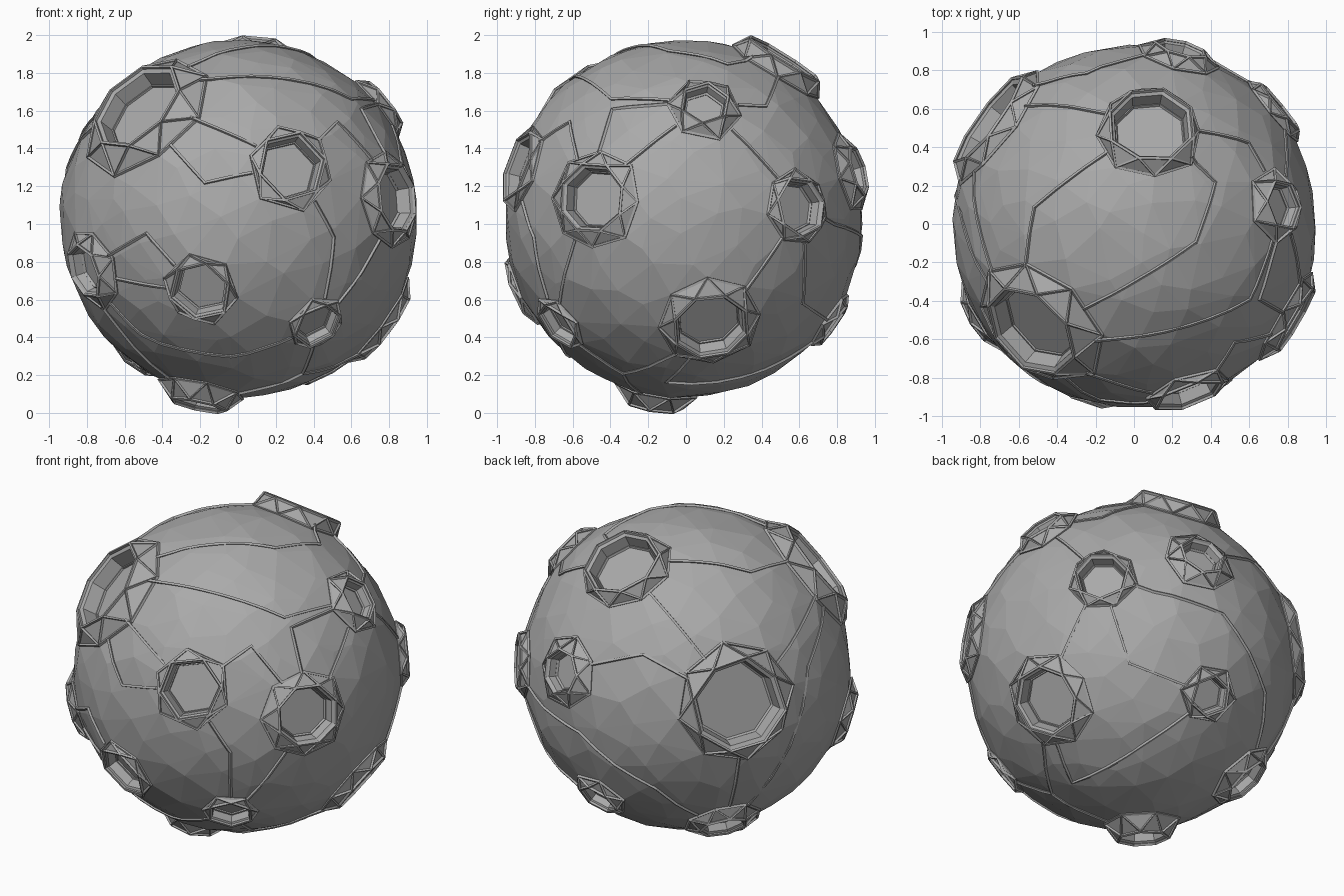
import bpy, bmesh, math, random
from mathutils import Vector
from mathutils.bvhtree import BVHTree

random.seed(4)
R = 0.95
cube = bpy.data.objects.get("Cube")
if cube:
    bpy.data.objects.remove(cube)

rock = bpy.data.materials.new("rock_grey")
rock.use_nodes = True
grey = (0.4, 0.4, 0.4, 1)
rock.diffuse_color = grey
rock.node_tree.nodes["Principled BSDF"].inputs["Base Color"].default_value = grey

# Craters: direction, opening radius, outer radius, rim lift, sides
craters = {
    "A": ((-.53, -.53, .58), .25, .38, .06, 8),
    "B": ((.28, -.86, .27), .17, .23, .03, 6),
    "C": ((.81, -.47, .1), .17, .26, .04, 8),
    "D": ((-.2, -.86, -.38), .15, .2, .03, 6),
    "E": ((.42, -.66, -.56), .12, .16, .025, 6),
    "F": ((-.79, -.47, -.27), .13, .22, .045, 7),
    "G": ((-.2, -.15, -.93), .13, .22, .08, 7),
    "H": ((.77, .15, -.57), .18, .27, .045, 8),
    "I": ((.74, .11, .58), .12, .2, .05, 6),
    "J": ((.73, .6, .06), .14, .2, .04, 7),
    "K": ((.08, .5, .8), .2, .27, .075, 8),
    "L": ((.24, .9, .25), .12, .22, .045, 7),
    "M": ((-.75, .55, .17), .25, .35, .045, 8),
    "N": ((.07, .78, -.55), .11, .17, .03, 6),
    "O": ((-.53, .39, -.72), .13, .22, .045, 7),
}
# Seams between craters: pair and the directions passed on the way
seams = [
    ("AB", []), ("AB", [(-.18, -.91, .19)]),
    ("AI", [(.16, -.55, .75), (.6, -.38, .63)]), ("CI", [(.65, -.38, .58)]),
    ("AK", [(.03, -.27, .9), (.32, -.08, .88), (.42, .23, .81)]),
    ("AK", [(-.52, .1, .78), (-.36, .23, .84)]),
    ("KM", [(-.33, .62, .63)]), ("LM", [(-.25, .8, .45)]), ("KI", [(.6, .44, .6)]),
    ("CI", []), ("IJ", []), ("JH", []), ("CE", []), ("FD", []), ("FG", []),
    ("MO", []), ("AM", []),
    ("BC", [(.52, -.6, .51)]), ("BE", [(.51, -.8, -.1)]),
    ("FD", [(-.49, -.81, -.08)]), ("FE", [(-.52, -.5, -.62), (-.04, -.6, -.73)]),
    ("EG", [(.34, -.32, -.82)]), ("EH", [(.34, -.32, -.82)]),
    ("HN", [(.37, -.09, -.85), (.27, .43, -.8)]), ("JN", [(.55, .63, -.45)]),
    ("JO", [(.51, .8, -.03), (.1, .94, -.09), (-.34, .8, -.39)]),
    ("AO", [(-.91, .07, .27)]),
]


def ring(axis, radius, height, n, turn, wobble):
    u = axis.orthogonal().normalized()
    v = axis.cross(u)
    pts = []
    for i in range(n):
        a = math.tau * (i + turn) / n
        r = radius * wobble[i]
        pts.append(axis * height + (u * math.cos(a) + v * math.sin(a)) * r)
    return pts


# Body skin: scattered points plus crater edges, wrapped in a hull
bm = bmesh.new()
axes = {k: Vector(c[0]).normalized() for k, c in craters.items()}
count = 330
for i in range(count):
    z = 1 - 2 * (i + .5) / count
    a = i * math.pi * (3 - math.sqrt(5))
    s = math.sqrt(1 - z * z)
    p = Vector((s * math.cos(a), s * math.sin(a), z))
    p += Vector([random.uniform(-.05, .05) for _ in range(3)])
    p = p.normalized() * R * random.uniform(.993, 1.002)
    if all((p - axes[k] * R).length > c[2] + .06 for k, c in craters.items()):
        bm.verts.new(p)

outer_rings = {}
for k, (_, opening, outer, lift, n) in craters.items():
    pts = ring(axes[k], outer, math.sqrt(R * R - outer ** 2), n, 0,
               [random.uniform(.94, 1.06) for _ in range(n)])
    outer_rings[k] = [bm.verts.new(p.normalized() * R * 1.003) for p in pts]
bmesh.ops.convex_hull(bm, input=bm.verts[:])

# Open the hull where each crater sits
for verts in outer_rings.values():
    inside = set(verts)
    caps = [f for f in bm.faces if all(v in inside for v in f.verts)]
    bmesh.ops.delete(bm, geom=caps, context="FACES")

# Raised rims, walls and floors
ridge_loops = []
for k, (_, opening, outer, lift, n) in craters.items():
    wobble = [random.uniform(.94, 1.06) for _ in range(n)]
    crest_r = opening * 1.12
    crest_h = math.sqrt(R * R - crest_r ** 2) + lift
    floor_h = crest_h - .03 - .3 * opening
    levels = [(crest_r, crest_h), (opening, crest_h - .012), (opening * .93, floor_h)]
    crest, lip, floor = [[bm.verts.new(p) for p in ring(axes[k], r, h, n, .5, wobble)]
                         for r, h in levels]
    base = outer_rings[k]
    for i in range(n):
        j = (i + 1) % n
        bm.faces.new((base[i], base[j], crest[i]))
        bm.faces.new((crest[i], base[j], crest[j]))
        bm.faces.new((crest[i], crest[j], lip[j], lip[i]))
        bm.faces.new((lip[i], lip[j], floor[j], floor[i]))
    bm.faces.new(floor)
    zigzag = [v for pair in zip(base, crest) for v in pair]
    ridge_loops += [[v.co + axes[k] * .004 for v in loop]
                    for loop in (base, crest, zigzag, floor)]
loose = [v for v in bm.verts if not v.link_faces]
bmesh.ops.delete(bm, geom=loose, context="VERTS")
bmesh.ops.recalc_face_normals(bm, faces=bm.faces[:])

# Centre on the origin and stand on the ground
lo, hi = [Vector([pick(v.co[i] for v in bm.verts) for i in range(3)])
          for pick in (min, max)]
centre = Vector((-(lo.x + hi.x) / 2, -(lo.y + hi.y) / 2, .006 - lo.z))
tree = BVHTree.FromBMesh(bm)
mesh = bpy.data.meshes.new("rock_body")
bm.to_mesh(mesh)
bm.free()
mesh.materials.append(rock)
body = bpy.data.objects.new("rock_body", mesh)
body.location = centre
bpy.context.collection.objects.link(body)


def wires(name, paths, closed):
    curve = bpy.data.curves.new(name, "CURVE")
    curve.dimensions = "3D"
    curve.bevel_depth = .01
    curve.bevel_resolution = 0
    for path in paths:
        spline = curve.splines.new("POLY")
        spline.points.add(len(path) - 1)
        for point, co in zip(spline.points, path):
            point.co = (*co, 1)
        spline.use_cyclic_u = closed
        spline.use_smooth = False
    curve.materials.append(rock)
    obj = bpy.data.objects.new(name, curve)
    obj.location = centre
    bpy.context.collection.objects.link(obj)


# Thin ridges along the crater edges
wires("crater_ridges", ridge_loops, True)

# Thin seams laid over the surface between craters
paths = []
for (a, b), stops in seams:
    route = [axes[a]] + [Vector(s).normalized() for s in stops] + [axes[b]]
    # Leave and arrive at the crater edges
    first = craters[a][2] / route[0].angle(route[1])
    last = craters[b][2] / route[-1].angle(route[-2])
    route[0], route[-1] = (route[0].slerp(route[1], first),
                           route[-1].slerp(route[-2], last))
    path = []
    for p, q in zip(route, route[1:]):
        for i in range(5):
            d = p.slerp(q, i / 4)
            path.append(tree.ray_cast(d * 2, -d)[0] + d * .004)
    paths.append([p for p, q in zip(path, path[1:]) if (p - q).length > .001] + path[-1:])
wires("surface_seams", paths, False)
